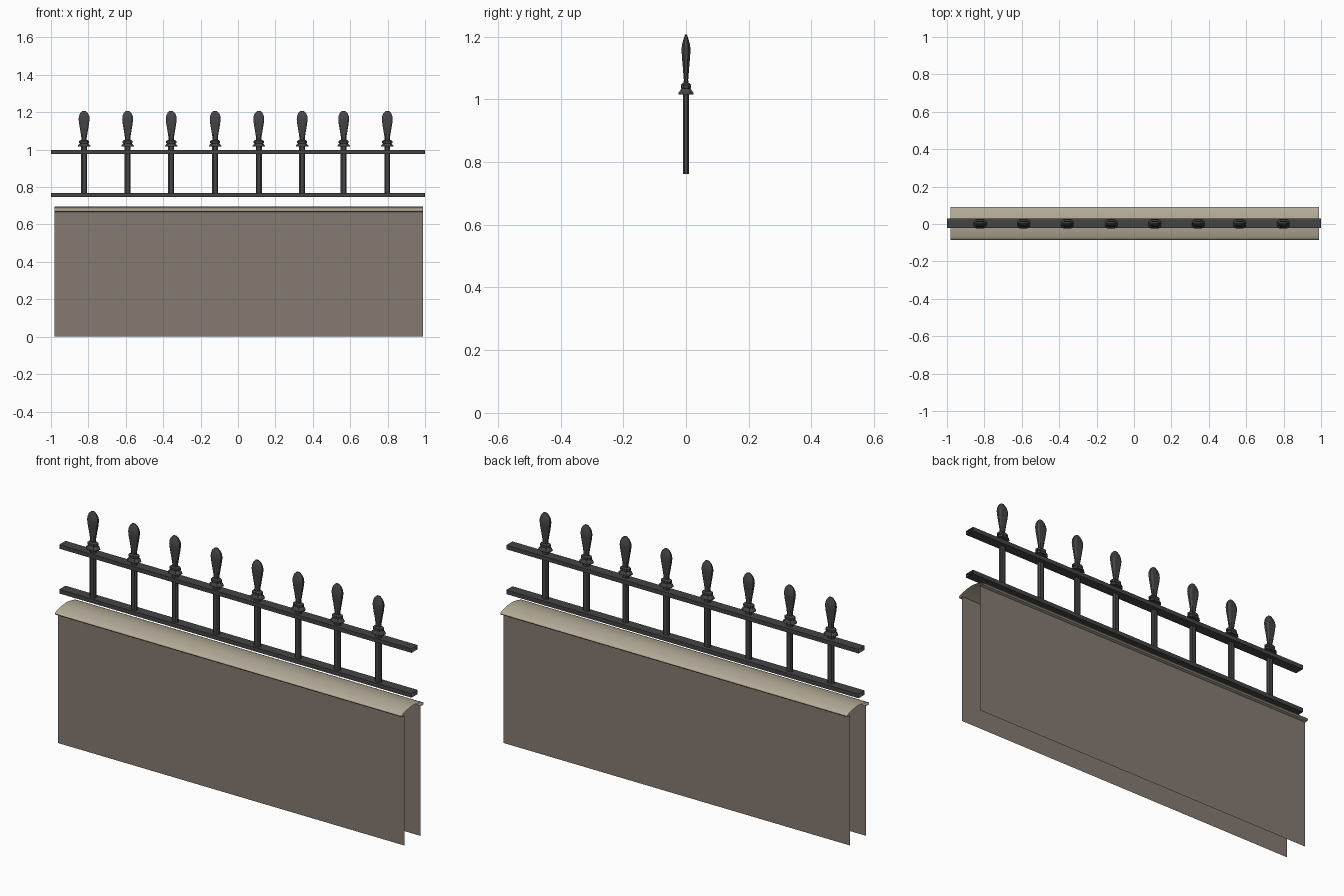
import bpy, bmesh, math

if "Cube" in bpy.data.objects:
    bpy.data.objects.remove(bpy.data.objects["Cube"])


def material(name, rgb):
    m = bpy.data.materials.new(name)
    m.diffuse_color = (*rgb, 1)
    m.use_nodes = True
    m.node_tree.nodes["Principled BSDF"].inputs["Base Color"].default_value = m.diffuse_color
    return m


IRON = material("dark iron", (0.058, 0.058, 0.060))
WALL = material("brown stone", (0.235, 0.195, 0.165))
COPING = material("pale coping stone", (0.46, 0.41, 0.315))


def finish(bm, name, mat, smooth=None):
    mesh = bpy.data.meshes.new(name)
    bm.to_mesh(mesh)
    bm.free()
    mesh.materials.append(mat)
    ob = bpy.data.objects.new(name, mesh)
    bpy.context.collection.objects.link(ob)
    if smooth:
        bpy.ops.object.select_all(action='DESELECT')
        ob.select_set(True)
        bpy.context.view_layer.objects.active = ob
        bpy.ops.object.shade_smooth_by_angle(angle=math.radians(smooth))
    return ob


def extrude_x(name, profile, x0, x1, mat, closed=False, smooth=None):
    """Sweep a (y, z) profile along x, leaving the ends open."""
    bm = bmesh.new()
    a = [bm.verts.new((x0, y, z)) for y, z in profile]
    b = [bm.verts.new((x1, y, z)) for y, z in profile]
    n = len(profile)
    for i in range(n if closed else n - 1):
        j = (i + 1) % n
        bm.faces.new((a[i], b[i], b[j], a[j]))
    return finish(bm, name, mat, smooth)


def loft(name, rings, x, mat, smooth=None):
    """Stack chamfered rectangles given as (z, half width, half depth)."""
    shape = [(1, -.45), (1, .45), (.6, 1), (-.6, 1),
             (-1, .45), (-1, -.45), (-.6, -1), (.6, -1)]
    bm = bmesh.new()
    loops = [[bm.verts.new((x + w * u, d * v, z)) for u, v in shape]
             for z, w, d in rings]
    for lo, hi in zip(loops, loops[1:]):
        for i in range(8):
            j = (i + 1) % 8
            bm.faces.new((lo[i], lo[j], hi[j], hi[i]))
    bm.faces.new(loops[0][::-1])
    bm.faces.new(loops[-1])
    return finish(bm, name, mat, smooth)


# Wall: two single sheets, open at the ends
X0, X1, YC = -0.98, 0.99, 0.003
extrude_x("wall_front", [(YC - .065, 0), (YC - .065, .668)], X0, X1, WALL)
extrude_x("wall_back", [(YC + .065, .668), (YC + .065, 0)], X0, X1, WALL)

# Coping: shallow rounded top with a small lip returning to the wall
half = [(-.065, .666), (-.084, .666), (-.088, .671), (-.086, .677),
        (-.076, .682), (-.052, .688), (-.026, .693)]
profile = half + [(0, .695)] + [(-y, z) for y, z in reversed(half)]
extrude_x("wall_coping", [(YC + y, z) for y, z in profile], X0, X1, COPING, smooth=50)

# Rails: flat bars, open at the ends
for name, z in (("lower_rail", .746), ("upper_rail", .976)):
    extrude_x(name, [(-.021, z), (-.021, z + .021), (.029, z + .021), (.029, z)],
              -1, 1, IRON, closed=True)

# Posts with a flared collar and a bud finial
POST = [(.762, .016, .009), (1.02, .016, .009)]
COLLAR = [(1.016, .034, .024), (1.022, .033, .023), (1.034, .022, .015),
          (1.036, .027, .016), (1.046, .027, .016), (1.052, .017, .010)]
FINIAL = [(1.048, .014, .008), (1.062, .014, .007), (1.10, .020, .010),
          (1.135, .026, .013), (1.16, .029, .0145), (1.178, .028, .012),
          (1.195, .021, .007), (1.207, .009, .003)]
for i, x in enumerate((-.823, -.590, -.357, -.122, .111, .343, .565, .798), 1):
    loft(f"post_{i}", POST, x, IRON)
    loft(f"collar_{i}", COLLAR, x, IRON, smooth=30)
    loft(f"finial_{i}", FINIAL, x, IRON, smooth=30)
